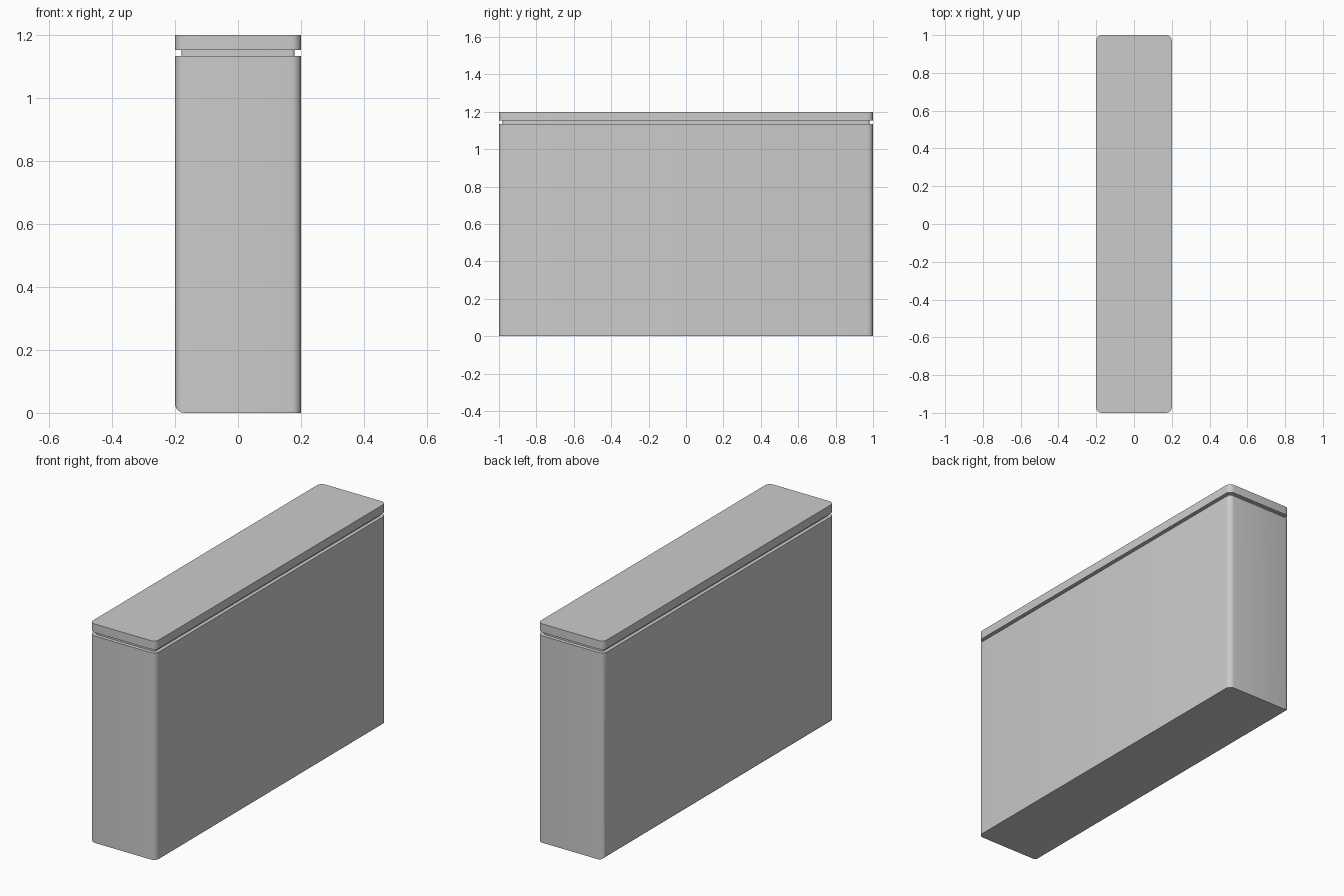
import bpy, bmesh, math
from mathutils import Matrix

if "Cube" in bpy.data.objects:
    bpy.data.objects.remove(bpy.data.objects["Cube"])

W, L, H = 0.4, 2.0, 1.2
R, INSET = 0.03, 0.02
GROOVE_LOW, GROOVE_HIGH = 1.134, 1.153


def rounded_box(z0, z1, round_bottom_left=False):
    """Box with rounded upright corners, optionally one rounded lower long edge."""
    bm = bmesh.new()
    bmesh.ops.create_cube(bm, size=1, matrix=Matrix.Translation((0, 0, (z0 + z1) / 2))
                          @ Matrix.Diagonal((W, L, z1 - z0, 1)))

    def picked(e):
        a, b = (v.co for v in e.verts)
        upright = abs(a.z - b.z) > 1e-4
        low_left = max(a.z, b.z) < z0 + 1e-4 and max(a.x, b.x) < 0
        return upright or (round_bottom_left and low_left)

    bmesh.ops.bevel(bm, geom=[e for e in bm.edges if picked(e)], offset=R,
                    offset_type='OFFSET', segments=5, profile=0.5, affect='EDGES')
    return bm


def finish(bm, name):
    bmesh.ops.recalc_face_normals(bm, faces=bm.faces)
    mesh = bpy.data.meshes.new(name)
    bm.to_mesh(mesh)
    bm.free()
    obj = bpy.data.objects.new(name, mesh)
    bpy.context.collection.objects.link(obj)
    bpy.ops.object.select_all(action='DESELECT')
    obj.select_set(True)
    bpy.context.view_layer.objects.active = obj
    bpy.ops.object.shade_smooth_by_angle(angle=math.radians(35))


# Body with a recessed neck raised from its top face
body = rounded_box(0, GROOVE_LOW, round_bottom_left=True)
top = max(body.faces, key=lambda f: f.calc_center_median().z)
bmesh.ops.inset_region(body, faces=[top], thickness=INSET, use_even_offset=True)
neck = bmesh.ops.extrude_face_region(body, geom=[top])["geom"]
bmesh.ops.delete(body, geom=[top], context='FACES_ONLY')
bmesh.ops.translate(body, vec=(0, 0, GROOVE_HIGH - GROOVE_LOW),
                    verts=[g for g in neck if isinstance(g, bmesh.types.BMVert)])
finish(body, "body")

# Flat lid over the shadow gap
finish(rounded_box(GROOVE_HIGH, H), "lid")
